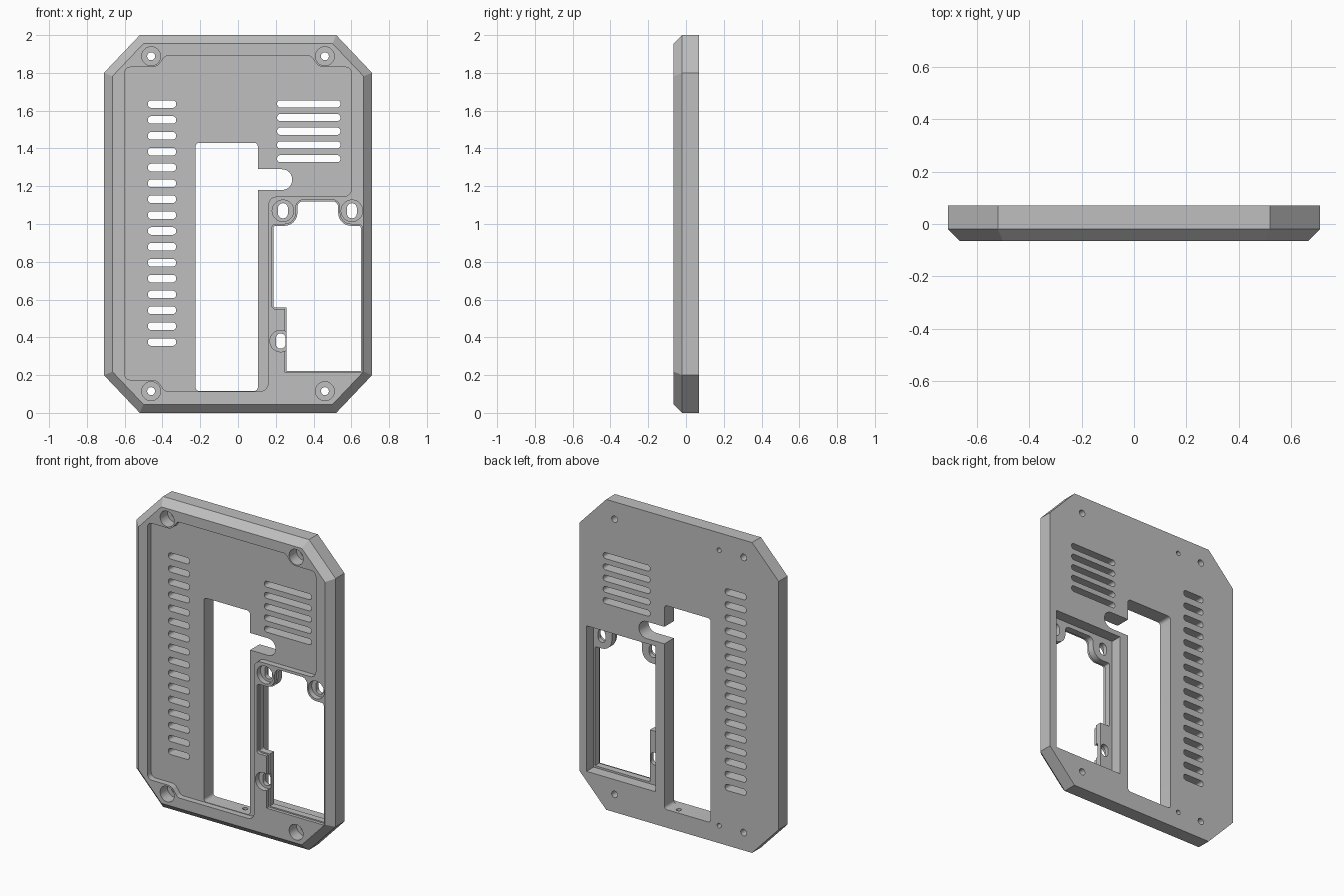
import bpy, bmesh, math
from mathutils import Vector, Matrix

if "Cube" in bpy.data.objects:
    bpy.data.objects.remove(bpy.data.objects["Cube"], do_unlink=True)

FRONT, BACK = -0.065, 0.07
OUT = 0.05  # overshoot of cutters past the plate


def fillet(corners, steps=6):
    """Round each (x, z, radius) corner of a closed outline."""
    result = []
    for i, (x, z, r) in enumerate(corners):
        p = Vector((x, z))
        if r == 0:
            result.append(p)
            continue
        a = (Vector(corners[i - 1][:2]) - p).normalized()
        b = (Vector(corners[(i + 1) % len(corners)][:2]) - p).normalized()
        half = a.angle(b) / 2
        centre = p + (a + b).normalized() * (r / math.sin(half))
        start = p + a * (r / math.tan(half)) - centre
        end = p + b * (r / math.tan(half)) - centre
        first = math.atan2(start.y, start.x)
        sweep = math.remainder(math.atan2(end.y, end.x) - first, math.tau)
        for k in range(steps + 1):
            t = first + sweep * k / steps
            result.append(centre + Vector((math.cos(t), math.sin(t))) * r)
    return result


def box(x0, x1, z0, z1, r=0):
    return fillet([(x0, z0, r), (x1, z0, r), (x1, z1, r), (x0, z1, r)])


def circle(x, z, r, n=28):
    return [Vector((x + r * math.cos(k * math.tau / n), z + r * math.sin(k * math.tau / n)))
            for k in range(n)]


def grow(points, d):
    """Offset a counter-clockwise outline outwards."""
    result = []
    for i, p in enumerate(points):
        e = (p - points[i - 1]).normalized()
        f = (points[(i + 1) % len(points)] - p).normalized()
        n, m = Vector((e.y, -e.x)), Vector((f.y, -f.x))
        result.append(p + (n + m) * (d / (1 + n.dot(m))))
    return result


def prism(bm, points, y0, y1):
    near = [bm.verts.new((p.x, y0, p.y)) for p in points]
    far = [bm.verts.new((p.x, y1, p.y)) for p in points]
    bm.faces.new(near)
    bm.faces.new(far[::-1])
    for i in range(len(near)):
        bm.faces.new((near[i - 1], far[i - 1], far[i], near[i]))


def finish(bm, name):
    bmesh.ops.recalc_face_normals(bm, faces=bm.faces[:])
    mesh = bpy.data.meshes.new(name)
    bm.to_mesh(mesh)
    bm.free()
    obj = bpy.data.objects.new(name, mesh)
    bpy.context.collection.objects.link(obj)
    return obj


# Eight-sided plate with a chamfered front rim
bm = bmesh.new()
half = [(0.52, 0), (0.71, 0.2), (0.71, 1.8), (0.52, 2)]
outline = [Vector(p) for p in half + [(-x, z) for x, z in reversed(half)]]
rings = [[bm.verts.new((p.x, y, p.y)) for p in pts] for pts, y in
         ((grow(outline, -0.045), FRONT), (outline, -0.02), (outline, BACK))]
bm.faces.new(rings[0])
bm.faces.new(rings[2][::-1])
for r0, r1 in zip(rings, rings[1:]):
    for i in range(len(r0)):
        bm.faces.new((r0[i - 1], r1[i - 1], r1[i], r0[i]))
plate = finish(bm, "face_plate")


def subtract(cutter):
    cutter.hide_render = True
    mod = plate.modifiers.new(cutter.name, 'BOOLEAN')
    mod.operation, mod.solver, mod.object = 'DIFFERENCE', 'EXACT', cutter
    bpy.context.view_layer.objects.active = plate
    bpy.ops.object.modifier_apply(modifier=mod.name)
    bpy.data.objects.remove(cutter, do_unlink=True)


def cut(name, parts):
    """Subtract a set of separate (outline, y0, y1) prisms from the plate."""
    bm = bmesh.new()
    for part in parts:
        prism(bm, *part)
    subtract(finish(bm, name))


def through(points):
    return points, FRONT - OUT, BACK + OUT


def front_cut(points, depth):
    return points, FRONT - OUT, FRONT + depth


def back_cut(points, depth):
    return points, BACK - depth, BACK + OUT


# Shallow front recess stepping round the corner screws
recess = fillet([
    (-0.6, 0.175, 0.03), (-0.43, 0.175, 0.05), (-0.385, 0.113, 0.03),
    (0.16, 0.113, 0.045), (0.16, 1.145, 0.045), (0.6, 1.145, 0.04),
    (0.6, 1.83, 0.03), (0.43, 1.83, 0.05), (0.385, 1.89, 0.03),
    (-0.385, 1.89, 0.03), (-0.43, 1.83, 0.05), (-0.6, 1.83, 0.03)])
cut("recess_cutter", [front_cut(recess, 0.038)])

# Corner screws: wide bore in front, narrow hole to the back
screws = [(x, z) for x in (-0.46, 0.46) for z in (0.115, 1.888)]
cut("screw_bore_cutter", [front_cut(circle(x, z, 0.05), 0.075) for x, z in screws])
cut("screw_hole_cutter", [through(circle(x, z, 0.021)) for x, z in screws])

# Tall opening, its side notch and the vents
cut("opening_cutter", [through(box(-0.225, 0.105, 0.116, 1.43, 0.02))])
cut("notch_cutter", [through(fillet([(0.05, 1.18, 0), (0.287, 1.18, 0.054),
                                     (0.287, 1.29, 0.054), (0.05, 1.29, 0)]))])
vents = [box(-0.477, -0.328, z - 0.02, z + 0.02, 0.017)
         for z in (0.375 + 0.084 * k for k in range(16))]
vents += [box(0.207, 0.542, z - 0.019, z + 0.019, 0.017)
          for z in (1.346 + 0.0725 * k for k in range(5))]
cut("vent_cutter", [through(v) for v in vents])

# Module bay: pocket behind, shaped window with a stepped edge in front
cut("bay_cutter", [back_cut(box(0.168, 0.66, 0.21, 1.148), 0.072)])
window = fillet([
    (0.258, 0.222, 0), (0.65, 0.222, 0), (0.65, 0.99, 0.01), (0.53, 0.99, 0.07),
    (0.53, 1.12, 0.03), (0.315, 1.12, 0.03), (0.315, 0.99, 0.07),
    (0.188, 0.99, 0.01), (0.188, 0.558, 0.01), (0.258, 0.558, 0)])
cut("window_cutter", [through(window)])
cut("window_step_cutter", [front_cut(grow(window, 0.008), 0.02)])

# Module screw seats with slotted holes
seats = [(0.238, 1.07), (0.603, 1.07), (0.226, 0.38)]
cut("seat_cutter", [front_cut(circle(x, z, 0.057), 0.035) for x, z in seats])
cut("seat_slot_cutter", [through(box(x - 0.026, x + 0.026, z - 0.04, z + 0.04, 0.025))
                         for x, z in seats])

# Small blind holes in the back and in the sill of the opening
cut("pin_hole_cutter", [back_cut(circle(-0.285, z, 0.015, 16), 0.06) for z in (0.113, 1.888)])
bm = bmesh.new()
bmesh.ops.create_cone(bm, cap_ends=True, segments=16, radius1=0.016, radius2=0.016,
                      depth=0.12, matrix=Matrix.Translation((0.03, 0.03, 0.115)))
subtract(finish(bm, "sill_hole_cutter"))

# Grey plastic
grey = bpy.data.materials.new("grey_plastic")
grey.use_nodes = True
grey.diffuse_color = (0.52, 0.52, 0.52, 1)
grey.node_tree.nodes["Principled BSDF"].inputs["Base Color"].default_value = (0.52, 0.52, 0.52, 1)
plate.data.materials.clear()
plate.data.materials.append(grey)

bpy.ops.object.select_all(action='DESELECT')
plate.select_set(True)
bpy.context.view_layer.objects.active = plate
bpy.ops.object.shade_smooth_by_angle(angle=math.radians(30))
